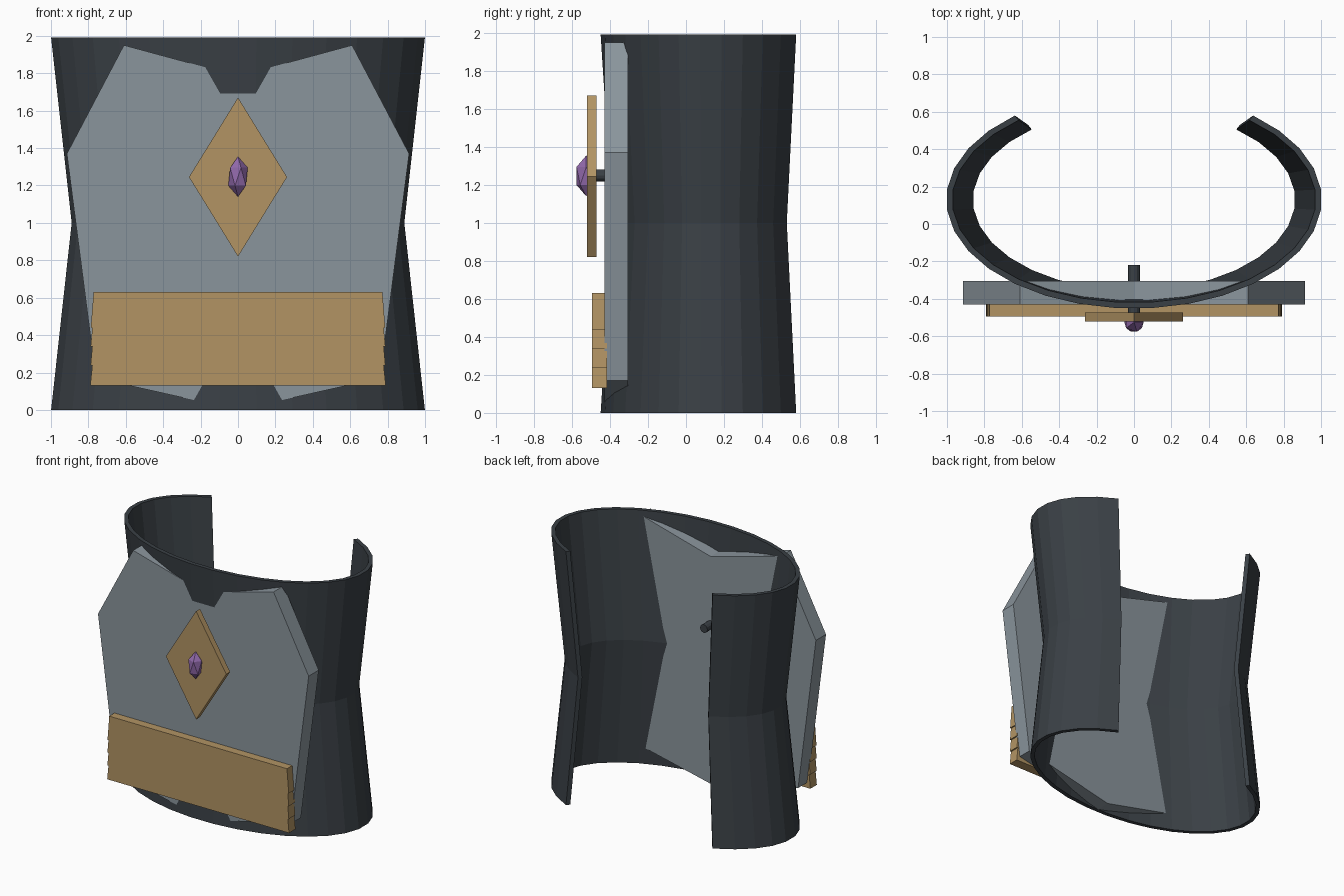
import bpy, bmesh, math

if "Cube" in bpy.data.objects:
    bpy.data.objects.remove(bpy.data.objects["Cube"])


def material(name, rgb):
    m = bpy.data.materials.new(name)
    m.diffuse_color = (*rgb, 1)
    m.use_nodes = True
    m.node_tree.nodes["Principled BSDF"].inputs["Base Color"].default_value = m.diffuse_color
    return m


DARK = material("dark_leather", (0.042, 0.051, 0.060))
STEEL = material("grey_steel", (0.255, 0.300, 0.335))
GOLD = material("dull_gold", (0.445, 0.296, 0.127))
PURPLE = material("purple_gem", (0.28, 0.14, 0.40))


def finish(bm, name, mat):
    bmesh.ops.recalc_face_normals(bm, faces=bm.faces)
    mesh = bpy.data.meshes.new(name)
    bm.to_mesh(mesh)
    bm.free()
    mesh.materials.append(mat)
    ob = bpy.data.objects.new(name, mesh)
    bpy.context.collection.objects.link(ob)
    return ob


def slab(name, half, y0, y1, mat):
    """Extrude an x/z outline, given as its right half from top to bottom, along y."""
    left = [(-x, z) for x, z in reversed(half) if x > 0]
    bm = bmesh.new()
    face = bm.faces.new([bm.verts.new((x, y0, z)) for x, z in half + left])
    ext = bmesh.ops.extrude_face_region(bm, geom=[face])["geom"]
    verts = [g for g in ext if isinstance(g, bmesh.types.BMVert)]
    bmesh.ops.translate(bm, verts=verts, vec=(0, y1 - y0, 0))
    return finish(bm, name, mat)


# Cuff: open oval band, pinched at the waist
SEGMENTS, STEP = 25, math.radians(11.25)
CENTRE_Y, RX, RY, WALL = 0.13, 1.004, 0.582, 0.032
bm = bmesh.new()
rings = []
for i in range(SEGMENTS + 1):
    a = -math.pi / 2 + (i - SEGMENTS / 2) * STEP
    section = []
    for z, s, t in ((0, 1, 0), (1, 0.89, 0), (1.99, 1, 0),
                    (1.99, 1, WALL), (1, 0.89, WALL), (0, 1, WALL)):
        section.append(bm.verts.new(((RX * s - t) * math.cos(a),
                                     CENTRE_Y + (RY * s - t) * math.sin(a), z)))
    rings.append(section)
for r, q in zip(rings, rings[1:]):
    for j in range(6):
        k = (j + 1) % 6
        bm.faces.new((r[j], r[k], q[k], q[j]))
for r in (rings[0], rings[-1]):
    bm.faces.new((r[0], r[1], r[4], r[5]))
    bm.faces.new((r[1], r[2], r[3], r[4]))
finish(bm, "cuff", DARK)

# Front armour plate with notched top and pointed bottom
slab("front_plate", [(0, 1.785), (0.61, 1.95), (0.915, 1.37), (0.76, 0.17), (0, 0.0)],
     -0.43, -0.305, STEEL)

# Lower bar with saw-toothed ends
slab("lower_bar", [(0.772, 0.63), (0.787, 0.44), (0.779, 0.438), (0.788, 0.34),
                   (0.779, 0.338), (0.788, 0.24), (0.779, 0.238), (0.79, 0.13)],
     -0.495, -0.415, GOLD)

# Diamond badge
slab("diamond_badge", [(0, 1.67), (0.262, 1.245), (0, 0.82)], -0.52, -0.472, GOLD)

# Peg behind the badge
bpy.ops.mesh.primitive_cylinder_add(vertices=12, radius=0.032, depth=0.28,
                                    location=(0, -0.36, 1.25),
                                    rotation=(math.pi / 2, 0, 0))
peg = bpy.context.object
peg.name = "badge_peg"
peg.data.materials.append(DARK)

# Faceted gem
bpy.ops.mesh.primitive_ico_sphere_add(subdivisions=1, radius=1, location=(0, -0.525, 1.247))
gem = bpy.context.object
gem.name = "gem"
gem.scale = (0.058, 0.06, 0.107)
gem.data.materials.append(PURPLE)
